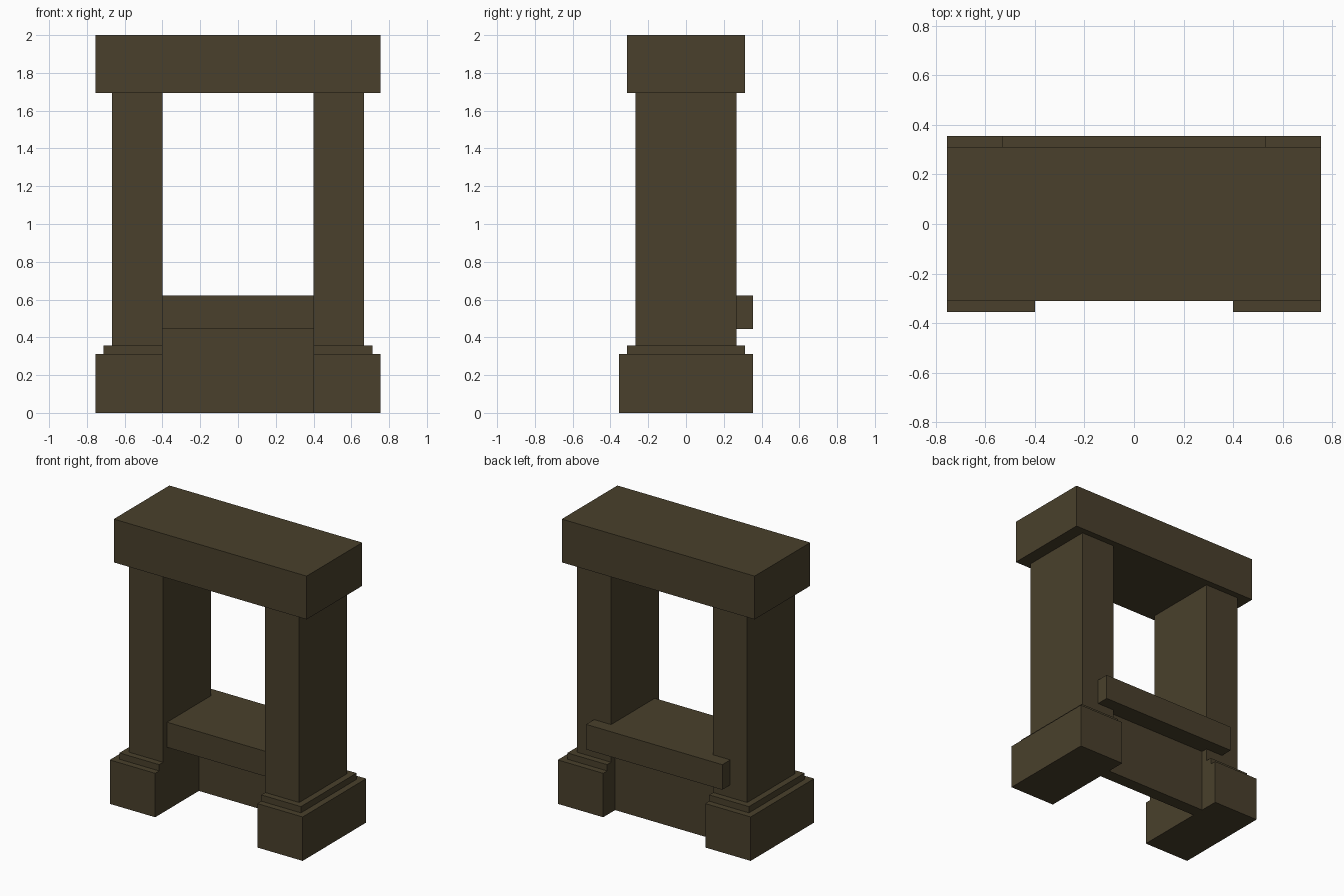
import bpy
import bmesh

if "Cube" in bpy.data.objects:
    bpy.data.objects.remove(bpy.data.objects["Cube"])

U = 2 / 45  # block module: the whole model is 45 modules tall

stone = bpy.data.materials.new("dark_brown_stone")
stone.diffuse_color = (0.067, 0.051, 0.025, 1)
stone.use_nodes = True
stone.node_tree.nodes["Principled BSDF"].inputs["Base Color"].default_value = stone.diffuse_color


def box(name, x, y, z):
    """Block spanning the given (min, max) ranges in modules."""
    bm = bmesh.new()
    bmesh.ops.create_cube(bm, size=1)
    for v in bm.verts:
        v.co = [(r[0] if c < 0 else r[1]) * U for c, r in zip(v.co, (x, y, z))]
    mesh = bpy.data.meshes.new(name)
    bm.to_mesh(mesh)
    bm.free()
    mesh.materials.append(stone)
    obj = bpy.data.objects.new(name, mesh)
    bpy.context.collection.objects.link(obj)
    return obj


# Two mirrored supports: plinth, thin step and tall pillar, flush on the inside
for side, s in (("left", -1), ("right", 1)):
    def span(outer):
        return tuple(sorted((9 * s, outer * s)))
    box(side + "_plinth", span(17), (-8, 8), (0, 7))
    box(side + "_step", span(16), (-7, 7), (7, 8))
    box(side + "_pillar", span(15), (-6, 6), (8, 38.1))

# Lintel across the top
box("lintel", (-17, 17), (-7, 7), (38.1, 45))

# Sill slab between the pillars, with a wider lip behind them
box("sill", (-9, 9), (-5, 6), (10, 14))
box("sill_back_lip", (-12, 12), (6, 8), (10, 14))

# Thin wall under the sill
box("lower_wall", (-9, 9), (3, 5), (0, 10))
